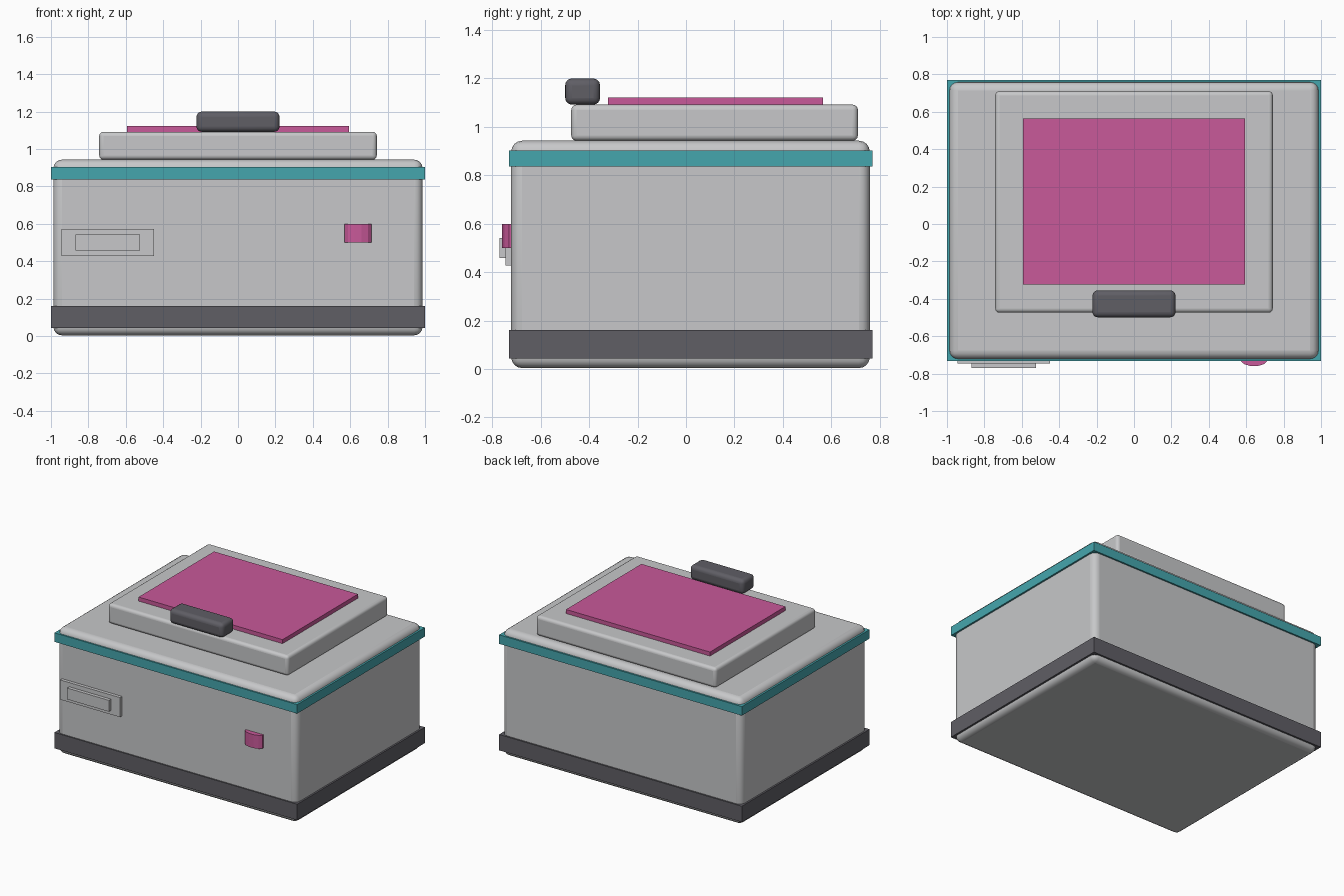
import bpy, bmesh, math
from mathutils import Matrix

default = bpy.data.objects.get("Cube")
if default:
    bpy.data.objects.remove(default, do_unlink=True)


def material(name, rgb):
    m = bpy.data.materials.new(name)
    m.use_nodes = True
    m.diffuse_color = (*rgb, 1)
    m.node_tree.nodes["Principled BSDF"].inputs["Base Color"].default_value = (*rgb, 1)
    return m


grey = material("light grey", (0.57, 0.575, 0.585))
dark = material("charcoal", (0.115, 0.112, 0.13))
teal = material("teal", (0.06, 0.38, 0.42))
pink = material("pink", (0.58, 0.10, 0.32))


def finish(name, bm, mat):
    mesh = bpy.data.meshes.new(name)
    bm.to_mesh(mesh)
    bm.free()
    mesh.materials.append(mat)
    obj = bpy.data.objects.new(name, mesh)
    bpy.context.collection.objects.link(obj)
    return obj


def box(name, mat, xs, ys, zs, bevel=0):
    """Box between the given limits, with optional rounded edges."""
    bm = bmesh.new()
    bmesh.ops.create_cube(bm, size=1)
    limits = (xs, ys, zs)
    bmesh.ops.scale(bm, verts=bm.verts, vec=[b - a for a, b in limits])
    bmesh.ops.translate(bm, verts=bm.verts, vec=[(a + b) / 2 for a, b in limits])
    obj = finish(name, bm, mat)
    if bevel:
        mod = obj.modifiers.new("rounded edges", "BEVEL")
        mod.width = bevel
        mod.segments = 4
        bpy.ops.object.select_all(action="DESELECT")
        obj.select_set(True)
        bpy.context.view_layer.objects.active = obj
        bpy.ops.object.shade_smooth_by_angle(angle=math.radians(40))
    return obj


# Main case with its bands
box("case", grey, (-0.987, 0.987), (-0.722, 0.759), (0.004, 0.943), 0.045)
box("base_band", dark, (-1, 1), (-0.732, 0.771), (0.043, 0.161))
box("upper_band", teal, (-1, 1), (-0.732, 0.771), (0.836, 0.903))

# Lid, top panel and lid handle
box("lid", grey, (-0.742, 0.742), (-0.474, 0.71), (0.943, 1.092), 0.022)
box("lid_panel", pink, (-0.593, 0.593), (-0.323, 0.565), (1.085, 1.122))
box("lid_handle", dark, (-0.222, 0.222), (-0.499, -0.355), (1.092, 1.2), 0.028)

# Stepped plate on the front
box("front_plate", grey, (-0.943, -0.45), (-0.746, -0.70), (0.427, 0.573))
box("front_plate_step", grey, (-0.868, -0.524), (-0.771, -0.74), (0.458, 0.542))

# Faceted upright button on the front
bm = bmesh.new()
bmesh.ops.create_cone(bm, cap_ends=True, segments=12, radius1=0.0745, radius2=0.0745, depth=0.1)
bmesh.ops.rotate(bm, verts=bm.verts, matrix=Matrix.Rotation(math.radians(15), 3, "Z"))
bmesh.ops.scale(bm, verts=bm.verts, vec=(1, 0.52, 1))
bmesh.ops.translate(bm, verts=bm.verts, vec=(0.642, -0.722, 0.549))
# Keep a flat facet at the front
finish("front_button", bm, pink)
